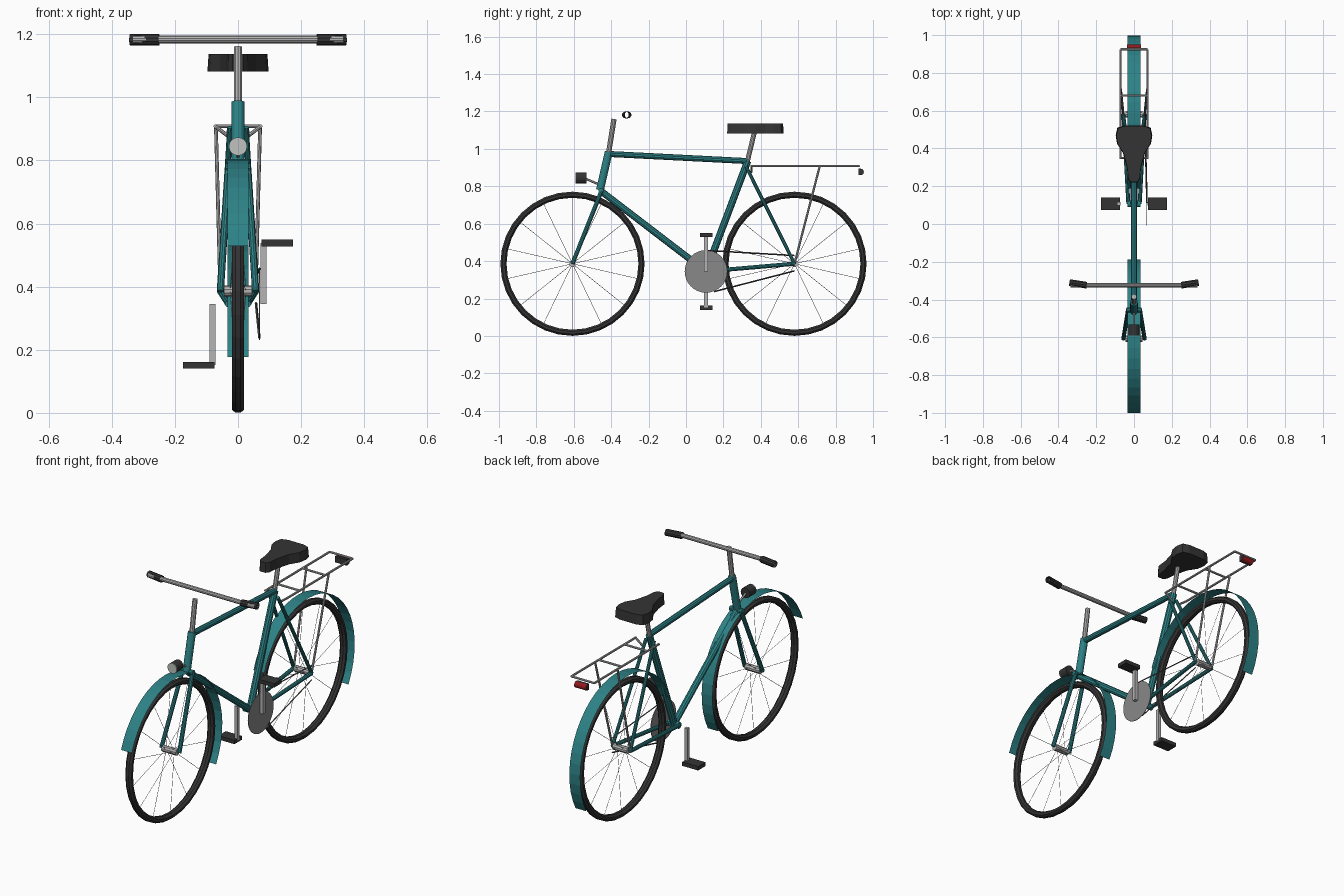
import bpy, bmesh, math
from mathutils import Vector

cube = bpy.data.objects.get("Cube")
if cube:
    bpy.data.objects.remove(cube)


def material(name, r, g, b):
    m = bpy.data.materials.new(name)
    m.use_nodes = True
    m.diffuse_color = (r, g, b, 1)
    m.node_tree.nodes["Principled BSDF"].inputs["Base Color"].default_value = (r, g, b, 1)
    return m


TEAL = material("teal paint", .026, .222, .238)
SILVER = material("silver metal", .46, .46, .46)
GLASS = material("lamp glass", .52, .54, .52)
STEEL = material("chainring steel", .25, .25, .25)
BLACK = material("black rubber", .034, .034, .034)
CHAIN = material("dark chain", .08, .08, .08)
RED = material("red glass", .3, .01, .012)


def finish(name, bm, mat):
    bmesh.ops.recalc_face_normals(bm, faces=bm.faces)
    mesh = bpy.data.meshes.new(name)
    bm.to_mesh(mesh)
    bm.free()
    mesh.materials.append(mat)
    ob = bpy.data.objects.new(name, mesh)
    bpy.context.scene.collection.objects.link(ob)
    return ob


def add_tube(bm, a, b, r, sides=10, caps=True):
    a, b = Vector(a), Vector(b)
    d = b - a
    verts = bmesh.ops.create_cone(bm, cap_ends=caps, segments=sides, radius1=r,
                                  radius2=r, depth=d.length)["verts"]
    rot = d.to_track_quat("Z", "Y")
    for v in verts:
        v.co = rot @ v.co + (a + b) / 2


def tube(name, a, b, r, mat, sides=10, caps=True):
    bm = bmesh.new()
    add_tube(bm, a, b, r, sides, caps)
    return finish(name, bm, mat)


def pair(name, a, b, r, mat, sides=10, caps=True):
    for side, s in (("left", 1), ("right", -1)):
        tube(f"{side}_{name}", (s * a[0], *a[1:]), (s * b[0], *b[1:]), r, mat, sides, caps)


def box(name, centre, size, mat):
    bm = bmesh.new()
    for v in bmesh.ops.create_cube(bm, size=1)["verts"]:
        v.co = Vector(c + p * s for c, p, s in zip(centre, v.co, size))
    return finish(name, bm, mat)


def sweep(name, cy, cz, section, start, end, steps, mat, closed):
    """Turn an (x, radius) section about a wheel axle."""
    bm = bmesh.new()
    rows = []
    for i in range(steps if closed else steps + 1):
        t = math.radians(start + (end - start) * i / steps)
        rows.append([bm.verts.new((x, cy + r * math.cos(t), cz + r * math.sin(t)))
                     for x, r in section])
    n = len(section)
    for i in range(steps):
        p, q = rows[i], rows[(i + 1) % len(rows)]
        for j in range(n if closed else n - 1):
            k = (j + 1) % n
            bm.faces.new((p[j], p[k], q[k], q[j]))
    return finish(name, bm, mat)


# Wheels with hubs, spokes and mudguards
FRONT, REAR, AXLE = -.607, .58, .386
tyre_section = [(.021 * math.cos(math.tau * i / 8 + math.pi / 8),
                 .369 + .0178 * math.sin(math.tau * i / 8 + math.pi / 8)) for i in range(8)]
for label, y in (("front", FRONT), ("rear", REAR)):
    sweep(label + "_tyre", y, AXLE, tyre_section, 0, 360, 32, BLACK, True)
    tube(label + "_hub", (-.045, y, AXLE), (.045, y, AXLE), .018, SILVER)
    bm = bmesh.new()
    for i in range(14):
        t = math.tau * i / 14 + math.pi / 2
        add_tube(bm, (.025 if i % 2 else -.025, y, AXLE),
                 (0, y + .36 * math.cos(t), AXLE + .36 * math.sin(t)), .0012, 4)
    finish(label + "_spokes", bm, SILVER)
    sweep(label + "_mudguard", y, AXLE, [(-.034, .418), (.034, .418)], -30, 160, 24, TEAL, False)

# Frame
HEAD_TOP, HEAD_LOW = (0, -.413, .985), (0, -.46, .78)
SEAT, CRANK = (0, .33, .935), (0, .107, .345)
tube("head_tube", HEAD_LOW, HEAD_TOP, .021, TEAL, 12)
tube("top_tube", (0, -.415, .973), SEAT, .016, TEAL)
tube("down_tube", (0, -.455, .775), CRANK, .018, TEAL)
tube("seat_tube", CRANK, SEAT, .019, TEAL)
tube("bottom_bracket", (-.034, *CRANK[1:]), (.034, *CRANK[1:]), .018, TEAL, 12)
pair("chain_stay", (.03, *CRANK[1:]), (.056, REAR, AXLE), .011, TEAL)
pair("seat_stay", (.025, .322, .905), (.056, REAR, AXLE), .0095, TEAL)
pair("fork_blade", (.031, -.452, .775), (.056, FRONT, AXLE), .0115, TEAL)
tube("fork_crown", (-.04, -.455, .778), (.04, -.455, .778), .014, TEAL)

# Stem, handlebar and grips
tube("stem", (0, -.413, .983), (0, -.385, 1.16), .014, SILVER)
tube("handlebar", (-.335, -.324, 1.183), (.335, -.324, 1.183), .012, SILVER, 10, False)
pair("grip", (.25, -.324, 1.182), (.342, -.31, 1.182), .0185, BLACK, 10, False)

# Saddle: half outline from nose to tail, mirrored and extruded
tube("seat_post", (0, .325, .92), (0, .366, 1.09), .013, SILVER)
outline = [(.018, .22), (.031, .238), (.038, .3), (.058, .375), (.09, .425), (.097, .47),
           (.088, .51), (.05, .522)]
bm = bmesh.new()
loop = outline + [(-x, y) for x, y in reversed(outline)]
base = bm.faces.new([bm.verts.new((x, y, 1.082)) for x, y in loop])
top = bmesh.ops.extrude_face_region(bm, geom=[base])["geom"]
for v in top:
    if isinstance(v, bmesh.types.BMVert):
        v.co = (v.co.x * .96, .37 + (v.co.y - .37) * .98, 1.137)
finish("saddle", bm, BLACK)

# Chainring, chain, cranks and pedals
tube("chainring", (.066, *CRANK[1:]), (.069, *CRANK[1:]), .114, STEEL, 32)
tube("upper_chain", (.068, .112, .457), (.057, REAR, .43), .004, CHAIN, 4)
tube("lower_chain", (.068, .15, .237), (.057, REAR, .348), .004, CHAIN, 4)
for side, s in (("left", 1), ("right", -1)):
    box(side + "_crank", (s * .081, .107, .345 + s * .097), (.019, .02, .194), SILVER)
    box(side + "_pedal", (s * .125, .108, .345 + s * .194), (.1, .066, .022), BLACK)

# Luggage rack
pair("rack_rail", (.072, .345, .908), (.072, .925, .908), .006, SILVER, 8)
pair("rack_brace", (.072, .35, .908), (.03, .35, .876), .006, SILVER, 8)
pair("rack_stay", (.07, .715, .908), (.056, REAR, AXLE), .006, SILVER, 8)
for i, y in enumerate((.45, .68, .925)):
    tube(f"rack_crossbar_{i + 1}", (-.072, y, .908), (.072, y, .908), .006, SILVER, 8)

# Headlamp
tube("headlamp", (0, -.587, .844), (0, -.532, .844), .029, BLACK, 16)
tube("headlamp_lens", (0, -.591, .844), (0, -.586, .844), .029, GLASS, 16)
tube("headlamp_bracket", (0, -.535, .84), (0, -.465, .81), .006, SILVER, 6)

# Rear lamp: rounded back in red, flat front and ends in black
bm = bmesh.new()
arc = [math.pi * (i / 8 - .5) for i in range(9)]
profile = [(.921, .86)] + [(.935 + .016 * math.cos(t), .877 + .017 * math.sin(t))
                           for t in arc] + [(.921, .894)]
end = bm.faces.new([bm.verts.new((-.037, y, z)) for y, z in profile])
for v in bmesh.ops.extrude_face_region(bm, geom=[end])["geom"]:
    if isinstance(v, bmesh.types.BMVert):
        v.co.x = .037
lamp = finish("rear_lamp", bm, BLACK)
lamp.data.materials.append(RED)
for face in lamp.data.polygons:
    face.material_index = int(face.center.y > .934 and abs(face.normal.x) < .5)
